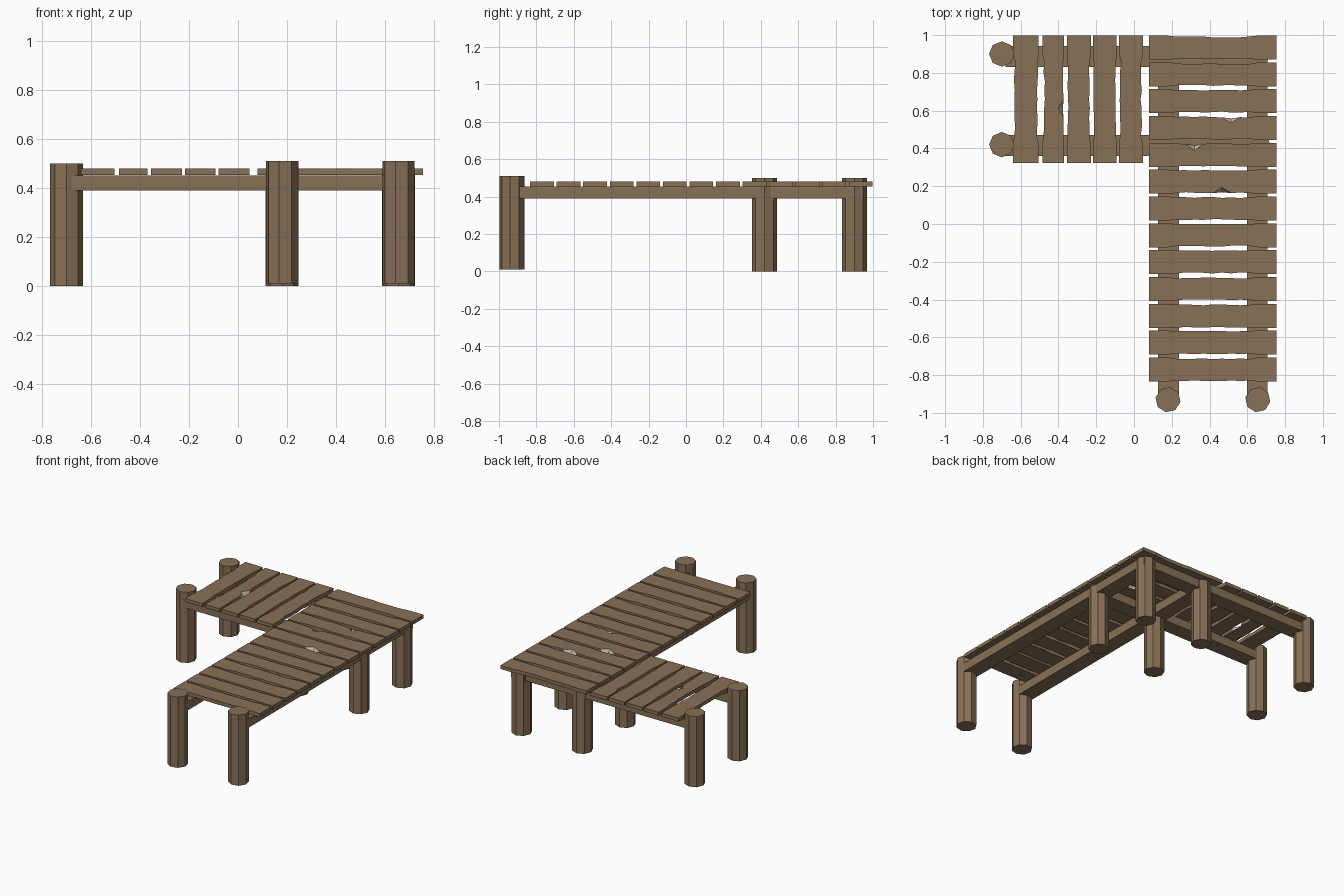
import bpy, bmesh, math, random

if "Cube" in bpy.data.objects:
    bpy.data.objects.remove(bpy.data.objects["Cube"])

random.seed(4)


def material(name, rgb):
    m = bpy.data.materials.new(name)
    m.diffuse_color = (*rgb, 1)
    m.use_nodes = True
    m.node_tree.nodes["Principled BSDF"].inputs["Base Color"].default_value = m.diffuse_color
    return m


WOOD = material("wood", (0.25, 0.165, 0.095))
PALE = material("split_wood", (0.55, 0.52, 0.42))


def finish(name, bm, *mats):
    bmesh.ops.recalc_face_normals(bm, faces=bm.faces)
    me = bpy.data.meshes.new(name)
    bm.to_mesh(me)
    bm.free()
    for m in mats:
        me.materials.append(m)
    ob = bpy.data.objects.new(name, me)
    bpy.context.collection.objects.link(ob)
    return ob


def post(name, x, y, z0, z1, turn=0):
    bm = bmesh.new()
    bmesh.ops.create_cone(bm, cap_ends=True, segments=8, radius1=0.067,
                          radius2=0.067, depth=z1 - z0)
    ob = finish(name, bm, WOOD)
    ob.location = (x, y, (z0 + z1) / 2)
    ob.rotation_euler.z = math.radians(turn)


def beam(name, x0, x1, y0, y1, z0=0.39, z1=0.453):
    bm = bmesh.new()
    bmesh.ops.create_cube(bm, size=1)
    for v in bm.verts:
        v.co.x *= x1 - x0
        v.co.y *= y1 - y0
        v.co.z *= z1 - z0
    finish(name, bm, WOOD).location = ((x0 + x1) / 2, (y0 + y1) / 2, (z0 + z1) / 2)


def plank(name, centre, length, width, rough, turned=False, split=None):
    """Board with worn long edges; split=(side, column) cuts a pale sloped notch."""
    n = 14
    bm = bmesh.new()
    rows = []
    for side in (-1, 1):
        wear = rough * random.uniform(0.3, 1)
        for i in range(n + 1):
            t = i / n
            u = (t - 0.5) * length
            inset = wear * random.uniform(0.3, 1) if 0.17 < t < 0.83 else 0
            top = bottom = side * (width / 2 - inset)
            if split == (side, i):
                top -= side * 0.03
                bottom -= side * 0.005
            rows.append([bm.verts.new((u, top, 0.0125)), bm.verts.new((u, bottom, -0.0125))])
    a, b = rows[:n + 1], rows[n + 1:]
    for i in range(n):
        bm.faces.new((a[i][0], a[i + 1][0], b[i + 1][0], b[i][0]))
        bm.faces.new((a[i][1], b[i][1], b[i + 1][1], a[i + 1][1]))
        for side, r in ((-1, a), (1, b)):
            f = bm.faces.new((r[i][0], r[i][1], r[i + 1][1], r[i + 1][0]))
            if split and split[0] == side and split[1] in (i, i + 1):
                f.material_index = 1
    for i in (0, n):
        bm.faces.new((a[i][0], b[i][0], b[i][1], a[i][1]))
    ob = finish(name, bm, WOOD, PALE)
    ob.location = (*centre, 0.467)
    if turned:
        ob.rotation_euler.z = math.pi / 2


# Posts: tall at the two free ends, lower ones under the corner deck
for x in (0.18, 0.655):
    post("front_post", x, -0.93, 0.01, 0.51, -10)
for y in (0.42, 0.90):
    post("left_post", -0.70, y, 0, 0.50)
    for x in (0.18, 0.655):
        post("corner_post", x, y, 0, 0.453)

# Bearer beams of both arms
for x in (0.183, 0.653):
    beam("long_beam", x - 0.055, x + 0.055, -0.91, 0.945)
for y in (0.415, 0.887):
    beam("short_beam", -0.68, 0.70, y - 0.055, y + 0.055, 0.391, 0.452)

# Deck boards of the long arm, rougher toward the corner
splits = {3: (1, 9), 4: (1, 5), 5: (-1, 8)}
for i in range(13):
    rear = i < 7
    plank("long_arm_board", (0.417, 0.934 - 0.142 * i), 0.675, 0.127,
          0.016 if rear else 0.010, split=splits.get(i))

# Deck boards of the short arm
spans = ((-0.64, -0.505), (-0.485, -0.37), (-0.355, -0.228), (-0.217, -0.092), (-0.08, 0.047))
for i, (x0, x1) in enumerate(spans):
    plank("short_arm_board", ((x0 + x1) / 2, 0.66), 0.675, x1 - x0,
          0.014, True, (-1, 6) if i == 1 else None)
